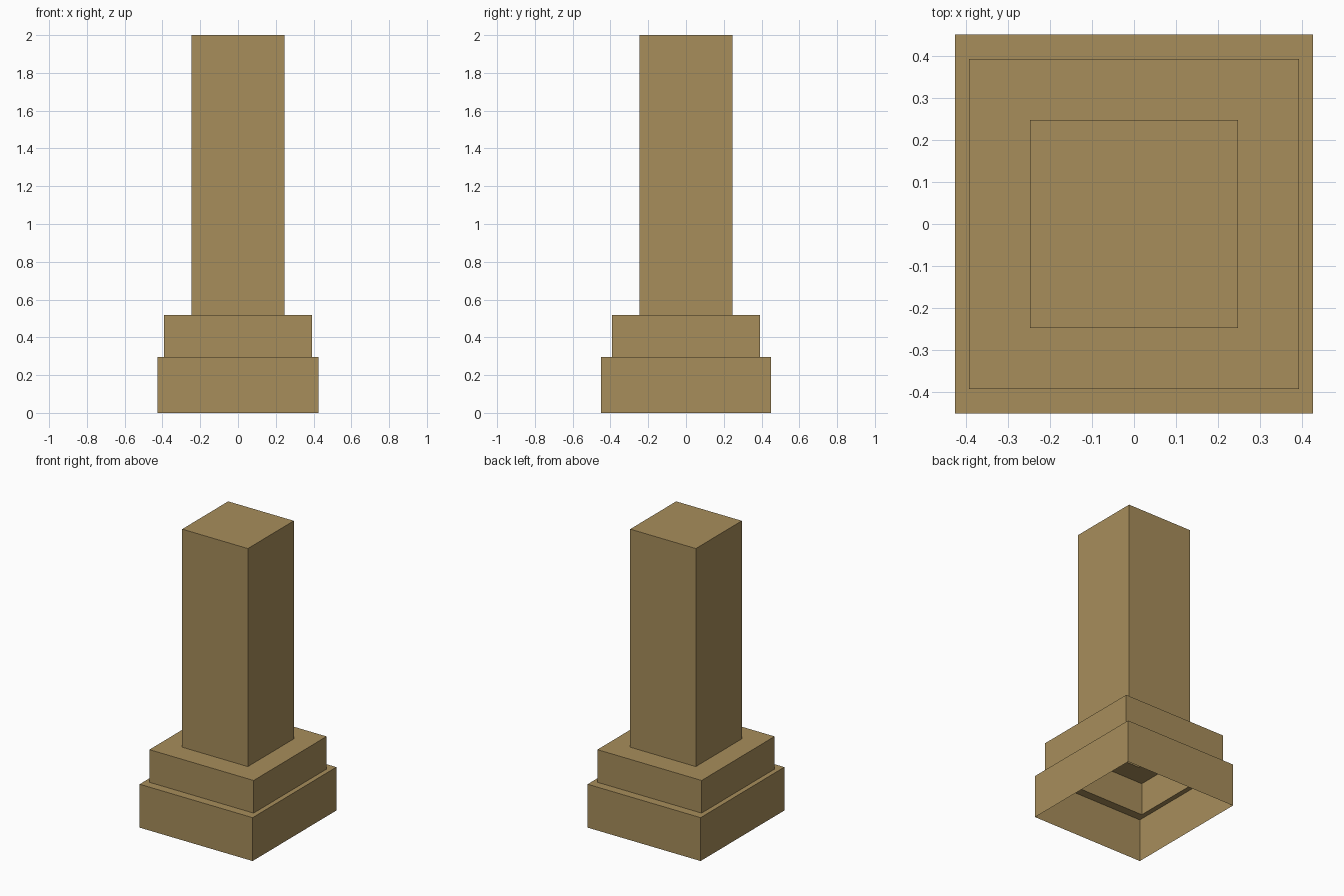
import bpy
import bmesh

if "Cube" in bpy.data.objects:
    bpy.data.objects.remove(bpy.data.objects["Cube"])

# One flat sandstone colour
stone = bpy.data.materials.new("sandstone")
stone.diffuse_color = (0.39, 0.27, 0.105, 1.0)
stone.use_nodes = True
stone.node_tree.nodes["Principled BSDF"].inputs["Base Color"].default_value = stone.diffuse_color

# Stepped pillar: an open-bottomed shell of rectangular rings (half x, half y, z)
RINGS = [
    (0.425, 0.45, 0.0), (0.425, 0.45, 0.295),      # plinth
    (0.392, 0.392, 0.295), (0.392, 0.392, 0.517),  # upper step
    (0.247, 0.247, 0.517), (0.247, 0.247, 2.0),    # shaft
]
CORNERS = [(-1, -1), (1, -1), (1, 1), (-1, 1)]

bm = bmesh.new()
loops = [[bm.verts.new((sx * hx, sy * hy, z)) for sx, sy in CORNERS]
         for hx, hy, z in RINGS]

# Walls and ledges
for low, high in zip(loops, loops[1:]):
    for i in range(4):
        j = (i + 1) % 4
        bm.faces.new((low[i], low[j], high[j], high[i]))

# Flat top of the shaft
bm.faces.new(loops[-1])

mesh = bpy.data.meshes.new("stepped_pillar")
bm.to_mesh(mesh)
bm.free()
mesh.materials.append(stone)
bpy.context.collection.objects.link(bpy.data.objects.new("stepped_pillar", mesh))
